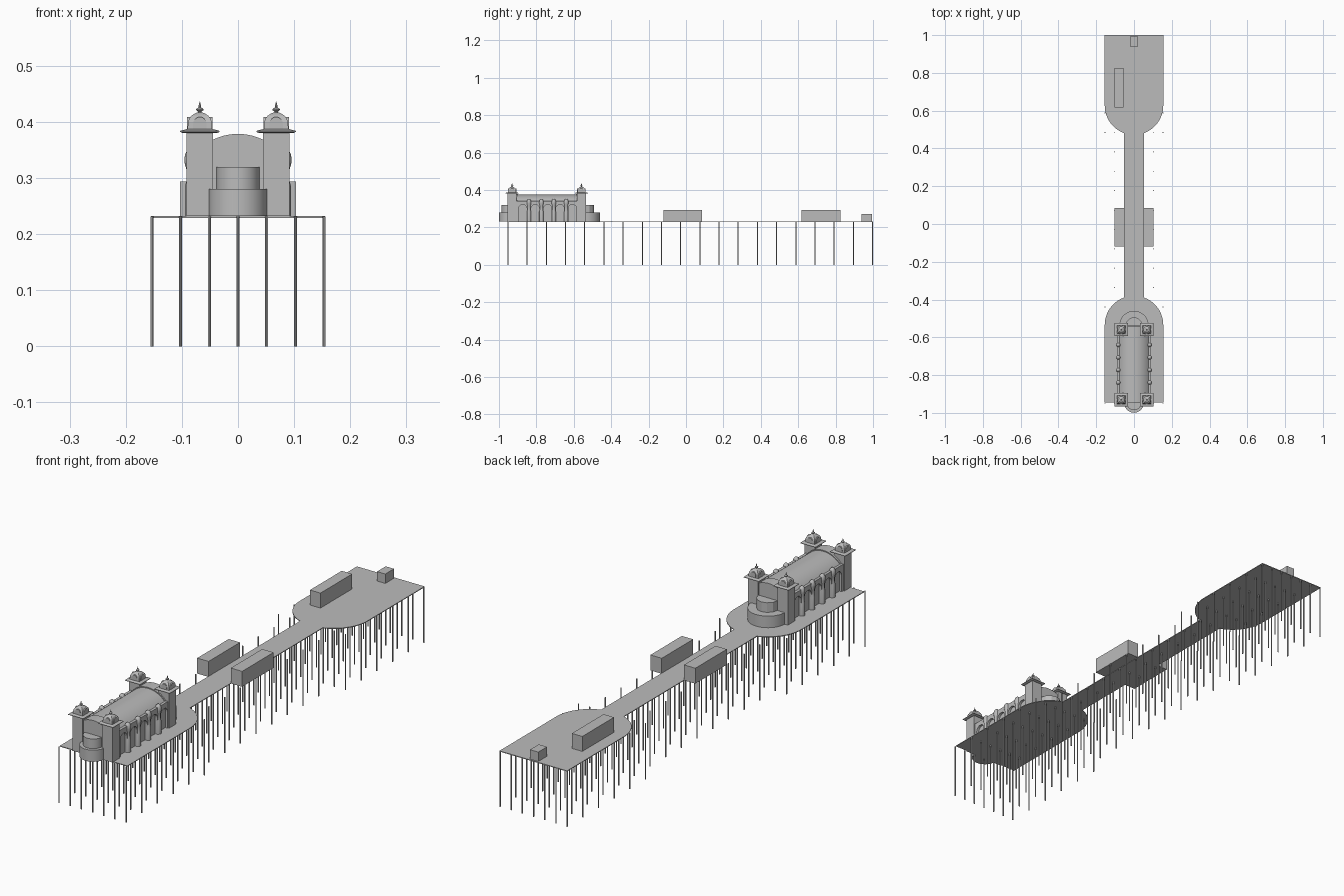
import bpy, bmesh, math
from mathutils import Vector

if "Cube" in bpy.data.objects:
    bpy.data.objects.remove(bpy.data.objects["Cube"])

grey = bpy.data.materials.new("weathered_grey")
grey.diffuse_color = (0.5, 0.5, 0.5, 1)
grey.use_nodes = True
grey.node_tree.nodes["Principled BSDF"].inputs["Base Color"].default_value = grey.diffuse_color
DECK = 0.232


def finish(name, bm, smooth=False):
    bmesh.ops.recalc_face_normals(bm, faces=bm.faces)
    me = bpy.data.meshes.new(name)
    bm.to_mesh(me)
    bm.free()
    me.materials.append(grey)
    ob = bpy.data.objects.new(name, me)
    bpy.context.collection.objects.link(ob)
    if smooth:
        bpy.ops.object.select_all(action='DESELECT')
        ob.select_set(True)
        bpy.context.view_layer.objects.active = ob
        bpy.ops.object.shade_smooth_by_angle(angle=math.radians(35))
    return ob


def add_prism(bm, pts, offset):
    """Extrude a closed outline of 3D points along an offset."""
    face = bm.faces.new([bm.verts.new(p) for p in pts])
    ext = bmesh.ops.extrude_face_region(bm, geom=[face], use_keep_orig=True)
    verts = [g for g in ext["geom"] if isinstance(g, bmesh.types.BMVert)]
    bmesh.ops.translate(bm, verts=verts, vec=Vector(offset))


def add_box(bm, x0, x1, y0, y1, z0, z1):
    add_prism(bm, [(x0, y0, z0), (x1, y0, z0), (x1, y1, z0), (x0, y1, z0)], (0, 0, z1 - z0))


def add_lathe(bm, x, y, profile, sides, turn=0.0):
    """Stack of rings (radius, z) joined into a closed solid."""
    rings = []
    for r, z in profile:
        rings.append([bm.verts.new((x + r * math.cos(turn + 2 * math.pi * i / sides),
                                    y + r * math.sin(turn + 2 * math.pi * i / sides), z))
                      for i in range(sides)])
    for a, b in zip(rings, rings[1:]):
        for i in range(sides):
            j = (i + 1) % sides
            bm.faces.new((a[i], a[j], b[j], b[i]))
    bm.faces.new(rings[0][::-1])
    bm.faces.new(rings[-1])


def box(name, *dims):
    bm = bmesh.new()
    add_box(bm, *dims)
    return finish(name, bm)


# Deck: two round-shouldered platforms joined by a narrow walkway
R, NECK = 0.155, 0.052
a0 = math.asin(math.sqrt(1 - (NECK / R) ** 2))
arc = [a0 * i / 14 for i in range(15)]
right = [(R, -0.946)] + [(R * math.cos(a), -0.535 + R * math.sin(a)) for a in arc]
right += [(R * math.cos(a), 0.627 - R * math.sin(a)) for a in reversed(arc)] + [(R, 1.0)]
outline = right + [(-x, y) for x, y in reversed(right)]
bm = bmesh.new()
add_prism(bm, [(x, y, DECK - 0.003) for x, y in outline], (0, 0, 0.003))
finish("deck", bm)

# Piles: seven across under the platforms, five across under the walkway
bm = bmesh.new()
for i in range(20):
    y = -0.952 + 0.1026 * i
    n = 3 if i <= 5 or i >= 14 else 2
    for k in range(-n, n + 1):
        add_lathe(bm, k * 0.0512, y, [(0.0027, 0), (0.0027, DECK - 0.001)], 8)
finish("piles", bm)

# Plain sheds along the pier
for side, tag in ((-1, "left"), (1, "right")):
    xs = sorted((side * 0.051, side * 0.103))
    box("walkway_shed_" + tag, xs[0], xs[1], -0.12, 0.086, DECK - 0.002, 0.294)
box("long_shed", -0.103, -0.055, 0.618, 0.826, DECK, 0.294)
box("entrance_kiosk", -0.019, 0.019, 0.937, 0.994, DECK, 0.271)

# Pavilion hall with a barrel roof
def arch_top(x):
    return 0.2786 + math.sqrt(0.01 - x * x)

hall = [(-0.077, DECK), (0.077, DECK)]
hall += [(0.077 - 0.154 * i / 24, arch_top(0.077 - 0.154 * i / 24)) for i in range(25)]
bm = bmesh.new()
add_prism(bm, [(x, -0.91, z - 0.004 * (z > DECK)) for x, z in hall], (0, 0.33, 0))
finish("hall", bm, True)

# Curved gable walls between the corner towers
for name, y in (("front_gable", -0.947), ("back_gable", -0.588)):
    bm = bmesh.new()
    add_prism(bm, [(x, y, z) for x, z in hall], (0, 0.048, 0))
    finish(name, bm, True)

# Side arcades: five arched openings, with domed half-round piers between
BAY, Y0 = 0.0664, -0.906
for side, tag in ((-1, "left"), (1, "right")):
    edge = [(Y0, DECK)]
    for b in range(5):
        c, r = Y0 + BAY * (b + 0.5), 0.022
        edge.append((c - r, DECK))
        edge += [(c - r * math.cos(math.pi * i / 10), 0.30 + r * math.sin(math.pi * i / 10)) for i in range(11)]
        edge.append((c + r, DECK))
    y1 = Y0 + 5 * BAY
    edge += [(y1, DECK), (y1, 0.342), (Y0, 0.342)]
    bm = bmesh.new()
    add_prism(bm, [(side * 0.076, y, z) for y, z in edge], (side * 0.011, 0, 0))
    finish("arcade_" + tag, bm)

    bm = bmesh.new()
    prof = [(0.0115, DECK), (0.0115, 0.285), (0.009, 0.295), (0.009, 0.315), (0.0125, 0.328)]
    prof += [(0.0125 * math.cos(a), 0.334 + 0.019 * math.sin(a)) for a in (0, 0.4, 0.8, 1.2, 1.5)]
    for b in range(1, 5):
        add_lathe(bm, side * 0.083, Y0 + BAY * b, prof, 16)
    finish("domed_piers_" + tag, bm, True)

# Corner towers: shaft, wide eaves, square dome and finial
S = math.sqrt(2)
Q = math.pi / 4
for ty, end in ((-0.93, "front"), (-0.559, "back")):
    for tx, tag in ((-0.068, "left"), (0.068, "right")):
        label = end + "_" + tag
        box("tower_" + label, tx - 0.0235, tx + 0.0235, ty - 0.0235, ty + 0.0235, DECK, 0.382)
        bm = bmesh.new()
        add_lathe(bm, tx, ty, [(0.030 * S, 0.380), (0.035 * S, 0.382),
                               (0.035 * S, 0.384), (0.024 * S, 0.387)], 4, Q)
        finish("eaves_" + label, bm)
        bm = bmesh.new()
        add_lathe(bm, tx, ty, [(r * S, z) for r, z in (
            (0.022, 0.386), (0.021, 0.400), (0.019, 0.406), (0.015, 0.411),
            (0.009, 0.415), (0.004, 0.417))], 4, Q)
        # small round gable on each face of the dome
        for ax in range(2):
            pts = [(0.012 * math.cos(math.pi * i / 8), 0.396 + 0.013 * math.sin(math.pi * i / 8)) for i in range(9)]
            pts = [(0.012, 0.386)] + pts + [(-0.012, 0.386)]
            if ax:
                add_prism(bm, [(tx - 0.0225, ty + u, z) for u, z in pts], (0.045, 0, 0))
            else:
                add_prism(bm, [(tx + u, ty - 0.0225, z) for u, z in pts], (0, 0.045, 0))
        finish("dome_" + label, bm)
        bm = bmesh.new()
        add_lathe(bm, tx, ty, [(0.003, 0.415), (0.003, 0.418), (0.0065, 0.421), (0.0065, 0.423),
                               (0.002, 0.426), (0.0025, 0.428), (0.0004, 0.436)], 8)
        finish("finial_" + label, bm)

# Rounded end bays, each with a smaller upper tier
for name, y, r, top, sides in (("front_bay", -0.947, 0.052, 0.28, 40),
                               ("front_bay_upper", -0.947, 0.0385, 0.32, 32),
                               ("back_bay", -0.537, 0.077, 0.28, 48),
                               ("back_bay_upper", -0.537, 0.044, 0.32, 12)):
    # half discs, so nothing passes through the hall behind
    sign = -1 if "front" in name else 1
    pts = [(r * math.cos(2 * math.pi * i / sides), y + sign * r * math.sin(2 * math.pi * i / sides), DECK)
           for i in range(sides // 2 + 1)]
    bm = bmesh.new()
    add_prism(bm, pts, (0, 0, top - DECK))
    finish(name, bm, sides > 12)
